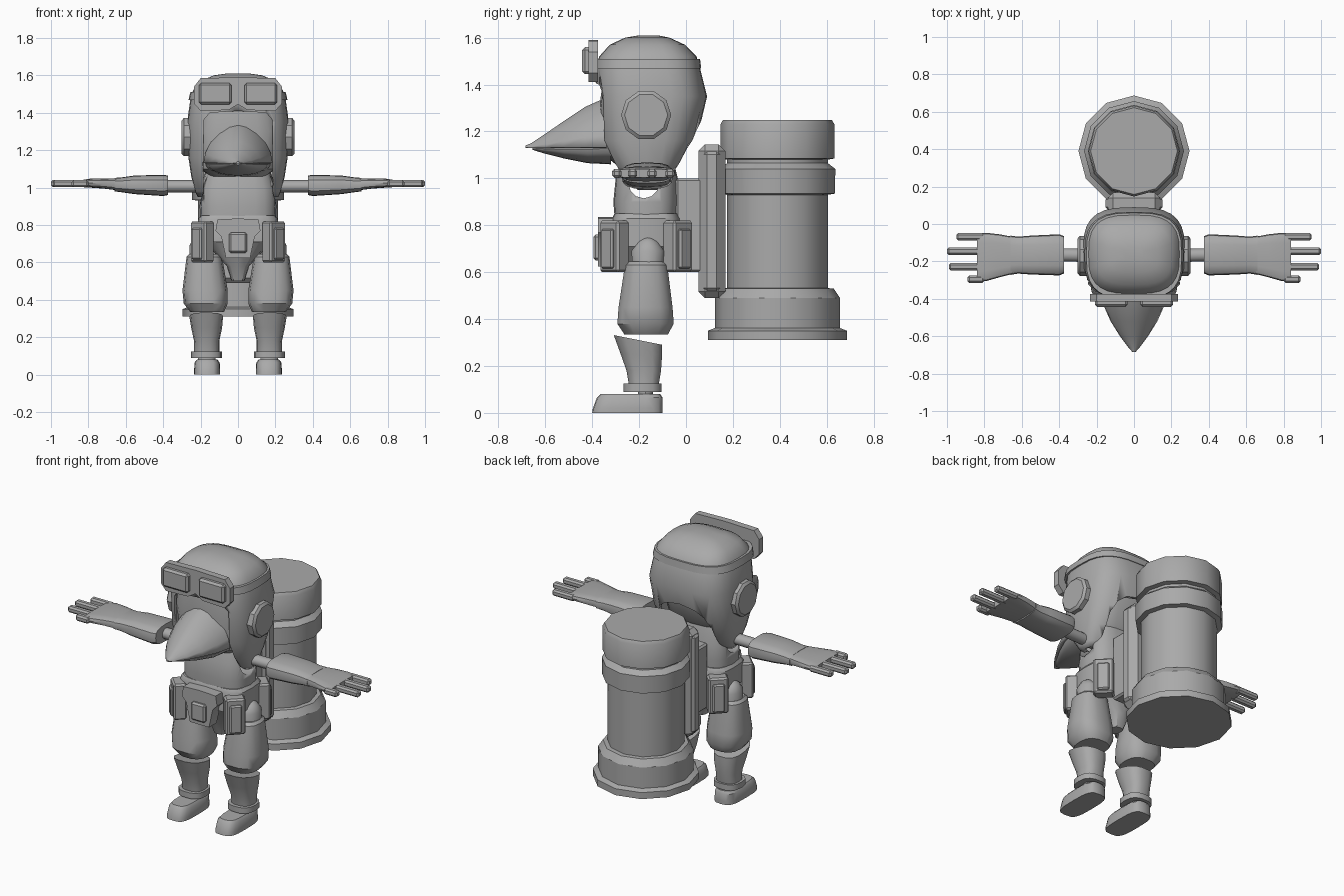
import bpy, bmesh, math
from mathutils import Matrix, Vector

if "Cube" in bpy.data.objects:
    bpy.data.objects.remove(bpy.data.objects["Cube"])

grey = bpy.data.materials.new("plain grey")
grey.use_nodes = True
COLOUR = (0.4, 0.4, 0.4, 1)
grey.diffuse_color = COLOUR
grey.node_tree.nodes["Principled BSDF"].inputs["Base Color"].default_value = COLOUR


def finish(name, bm, mirror=False, angle=35):
    bmesh.ops.recalc_face_normals(bm, faces=bm.faces)
    mesh = bpy.data.meshes.new(name)
    bm.to_mesh(mesh)
    bm.free()
    mesh.materials.append(grey)
    obj = bpy.data.objects.new(name, mesh)
    bpy.context.collection.objects.link(obj)
    bpy.ops.object.select_all(action='DESELECT')
    obj.select_set(True)
    bpy.context.view_layer.objects.active = obj
    if mirror:
        mod = obj.modifiers.new("mirror", 'MIRROR')
        mod.use_mirror_merge = False
        bpy.ops.object.modifier_apply(modifier=mod.name)
    bpy.ops.object.shade_smooth_by_angle(angle=math.radians(angle))
    return obj


def loft(name, sections, axis='z', n=16, p=2, caps=True, mirror=False, slope=None, angle=35):
    """Skin superellipse sections (t, u0, u1, v0, v1) along an axis; slope tilts the last one."""
    bm = bmesh.new()
    rings = []
    for i, (t, u0, u1, v0, v1) in enumerate(sections):
        ring = []
        for k in range(n):
            a = 2 * math.pi * k / n
            c, s = math.cos(a), math.sin(a)
            u = (u0 + u1) / 2 + (u1 - u0) / 2 * math.copysign(abs(c) ** (2 / p), c)
            v = (v0 + v1) / 2 + (v1 - v0) / 2 * math.copysign(abs(s) ** (2 / p), s)
            h = t + (slope * (v - v1) if slope and i == len(sections) - 1 else 0)
            co = {'z': (u, v, h), 'x': (h, u, v), 'y': (u, h, v)}[axis]
            ring.append(bm.verts.new(co))
        rings.append(ring)
    for a, b in zip(rings, rings[1:]):
        for k in range(n):
            bm.faces.new((a[k], a[k - 1], b[k - 1], b[k]))
    if caps:
        bm.faces.new(rings[0])
    bm.faces.new(rings[-1])
    return finish(name, bm, mirror, angle)


def box(name, centre, size, bevel=0.01, turn=0, mirror=False, segments=1):
    bm = bmesh.new()
    bmesh.ops.create_cube(bm, size=1, matrix=Matrix.Diagonal((*size, 1)))
    if bevel:
        bmesh.ops.bevel(bm, geom=bm.edges[:], offset=bevel, segments=segments, affect='EDGES', profile=0.5)
    bm.transform(Matrix.Translation(centre) @ Matrix.Rotation(math.radians(turn), 4, 'Z'))
    return finish(name, bm, mirror)


def plate(name, outline, y0, y1, mirror=False):
    """Extrude an x-z outline from y0 to y1."""
    bm = bmesh.new()
    face = bm.faces.new([bm.verts.new((x, y0, z)) for x, z in outline])
    out = bmesh.ops.extrude_face_region(bm, geom=[face])
    bmesh.ops.translate(bm, verts=[v for v in out["geom"] if isinstance(v, bmesh.types.BMVert)],
                        vec=(0, y1 - y0, 0))
    return finish(name, bm, mirror)


def both_sides(half):
    return half + [(-x, z) for x, z in reversed(half) if x > 0]


def cut(obj, cutter):
    cutter.hide_render = True
    bpy.context.view_layer.objects.active = obj
    mod = obj.modifiers.new("cut", 'BOOLEAN')
    mod.operation, mod.solver, mod.object = 'DIFFERENCE', 'EXACT', cutter
    bpy.ops.object.modifier_apply(modifier=mod.name)
    bpy.data.objects.remove(cutter)


def disc(z, r, y=0.39):
    return (z, -r, r, y - r, y + r)


# Helmet: hollow shell with face opening and arched nape, leaving ear flaps
helmet = loft("helmet", [
    (0.95, -.215, .215, -.22, -.11), (0.98, -.23, .23, -.265, -.07), (1.06, -.25, .25, -.325, -.01),
    (1.16, -.265, .265, -.375, .045), (1.35, -.272, .272, -.385, .09), (1.47, -.255, .255, -.385, .06),
    (1.52, -.24, .24, -.37, .045), (1.57, -.20, .20, -.325, -.005), (1.6, -.13, .13, -.26, -.07),
    (1.61, -.06, .06, -.2, -.12)], n=28, p=3, caps=False)
shell = helmet.modifiers.new("shell", 'SOLIDIFY')
shell.thickness = 0.02
bpy.context.view_layer.objects.active = helmet
bpy.ops.object.modifier_apply(modifier="shell")
cut(helmet, plate("face_cutter", both_sides([(0, 1.41), (.15, 1.4), (.185, 1.36), (.185, .8)]), -.7, -.2))
cut(helmet, plate("nape_cutter", both_sides([(0, 1.25), (.1, 1.23), (.15, 1.19), (.175, 1.13), (.175, .8)]),
                  -.12, .4))

# Head inside the helmet, with the beak
loft("head", [(1.06, -.15, .15, -.3, -.08), (1.1, -.2, .2, -.35, -.04), (1.3, -.235, .235, -.37, .02),
              (1.45, -.21, .21, -.35, .0)], n=20, p=3)
loft("upper_beak", [(-.34, -.185, .185, .92, 1.345), (-.43, -.165, .165, .96, 1.305),
                    (-.52, -.125, .125, 1.02, 1.245), (-.6, -.075, .075, 1.07, 1.19),
                    (-.66, -.03, .03, 1.11, 1.15), (-.685, -.008, .008, 1.125, 1.14)],
     axis='y', n=20, p=1.7)
beak = bpy.data.objects["upper_beak"]
for v in beak.data.vertices:
    v.co.z = max(v.co.z, 1.13)
loft("lower_beak", [(-.32, -.175, .175, 1.06, 1.2), (-.42, -.155, .155, 1.065, 1.18),
                    (-.52, -.11, .11, 1.085, 1.16), (-.61, -.055, .055, 1.108, 1.145),
                    (-.655, -.02, .02, 1.122, 1.137)], axis='y', n=20)

# Ear discs, strap and goggles
loft("ear_disc", [(.24, -.277, -.063, 1.163, 1.377), (.29, -.277, -.063, 1.163, 1.377),
                  (.302, -.262, -.078, 1.178, 1.362)], axis='x', n=10, mirror=True)
loft("goggle_strap", [(1.468, -.265, .265, -.4, .065), (1.51, -.255, .255, -.4, .06)], n=28, p=3)
plate("goggle_frame", both_sides([(0, 1.445), (.05, 1.415), (.2, 1.41), (.235, 1.45), (.235, 1.54),
                                  (.2, 1.585), (0, 1.59)]), -.415, -.375)
box("goggle_lens", (.122, -.42, 1.502), (.175, .045, .115), .012, mirror=True)

# Torso with arm holes, belt and hips
torso = loft("torso", [(.78, -.2, .2, -.3, -.04), (.9, -.205, .205, -.31, -.03), (1.0, -.2, .2, -.3, -.035),
                       (1.1, -.17, .17, -.27, -.06)], n=20, p=3)
cut(torso, loft("arm_hole_cutter", [(-.5, -.245, -.115, .915, 1.045), (.5, -.245, -.115, .915, 1.045)],
                axis='x', n=12))
loft("belt", [(.71, -.215, .215, -.315, -.025), (.83, -.215, .215, -.315, -.025),
              (.85, -.2, .2, -.305, -.035)], n=20, p=4)
loft("hips", [(.5, -.035, .035, -.2, -.12), (.58, -.06, .06, -.23, -.09), (.72, -.19, .19, -.3, -.04)], n=12, p=3)
plate("buckle", both_sides([(0, .625), (.065, .625), (.09, .74), (.12, .77), (.11, .83), (0, .835)]), -.375, -.3)
box("buckle_stud", (0, -.38, .705), (.095, .03, .11), .01)

# Four belt pouches set at the corners
for label, y, turn in (("front", -.305, 45), ("back", -.035, 135)):
    out = Vector((1, -1 if y < -.1 else 1, 0)).normalized()
    centre = Vector((.19, y, .71))
    box(label + "_pouch", centre, (.115, .075, .22), .01, turn, True)
    box(label + "_pouch_flap", centre + out * .036 - Vector((0, 0, .01)), (.07, .03, .17), .008, turn, True)

# Legs
loft("hip_joint", [(.58, .13, .26, -.225, -.1), (.69, .13, .26, -.235, -.09), (.73, .155, .24, -.205, -.12),
                   (.75, .185, .21, -.175, -.15)], n=14, mirror=True, angle=60)
loft("thigh", [(.335, .075, .255, -.265, -.075), (.38, .055, .29, -.295, -.05), (.45, .055, .297, -.29, -.055),
               (.63, .085, .275, -.262, -.078), (.645, .1, .26, -.245, -.095)], n=14, p=2.6, mirror=True)
loft("shin", [(.12, .1, .235, -.245, -.115), (.18, .1, .235, -.255, -.105), (.25, .085, .25, -.28, -.1),
              (.29, .08, .26, -.31, -.1)], n=14, p=2.6, mirror=True, slope=-.2)
loft("ankle_cuff", [(.09, .085, .25, -.268, -.102), (.125, .085, .25, -.268, -.102)], n=14, p=2.6, mirror=True)
loft("ankle", [(.04, .12, .215, -.205, -.14), (.1, .12, .215, -.205, -.14)], n=12, mirror=True)
loft("foot", [(0, .095, .235, -.4, -.1), (.02, .095, .235, -.397, -.1), (.065, .098, .232, -.38, -.1),
              (.08, .11, .22, -.365, -.11)], n=20, p=3.5, mirror=True)

# Arms and hands
loft("upper_arm", [(.15, -.205, -.135, .975, 1.04), (.4, -.2, -.13, .975, 1.04)], axis='x', n=12, mirror=True)
loft("forearm", [(.375, -.265, -.065, .96, 1.065), (.4, -.275, -.055, .955, 1.068),
                 (.55, -.27, -.062, .965, 1.065), (.62, -.265, -.068, .975, 1.055),
                 (.66, -.272, -.062, .98, 1.052)], axis='x', n=16, p=3, mirror=True)
loft("palm", [(.64, -.265, -.07, .985, 1.05), (.72, -.285, -.055, .995, 1.05), (.79, -.305, -.047, 1.0, 1.048),
              (.84, -.31, -.05, 1.003, 1.04)], axis='x', n=16, p=3.5, mirror=True)
for finger, tip, y in (("index", .95, -.068), ("middle", 1.0, -.145), ("ring", .99, -.228), ("little", .89, -.295)):
    box(finger + "_finger", ((tip + .8) / 2, y, 1.021), (tip - .8, .04, .038), .01, 0, True)

# Backpack frame and tank
box("back_connector", (0, .02, .8), (.24, .13, .4), .01)
box("back_plate", (0, .11, .817), (.28, .115, .655), .028)
box("back_plate_rim", (0, .11, .817), (.305, .07, .60), .015)
loft("tank", [disc(.31, .297), disc(.35, .297), disc(.362, .267), disc(.49, .267), disc(.53, .24),
              disc(.532, .215), disc(.93, .215), disc(.935, .245), disc(1.04, .247), disc(1.065, .215),
              disc(1.08, .215), disc(1.085, .243), disc(1.23, .243), disc(1.25, .232)], n=12, angle=31)
